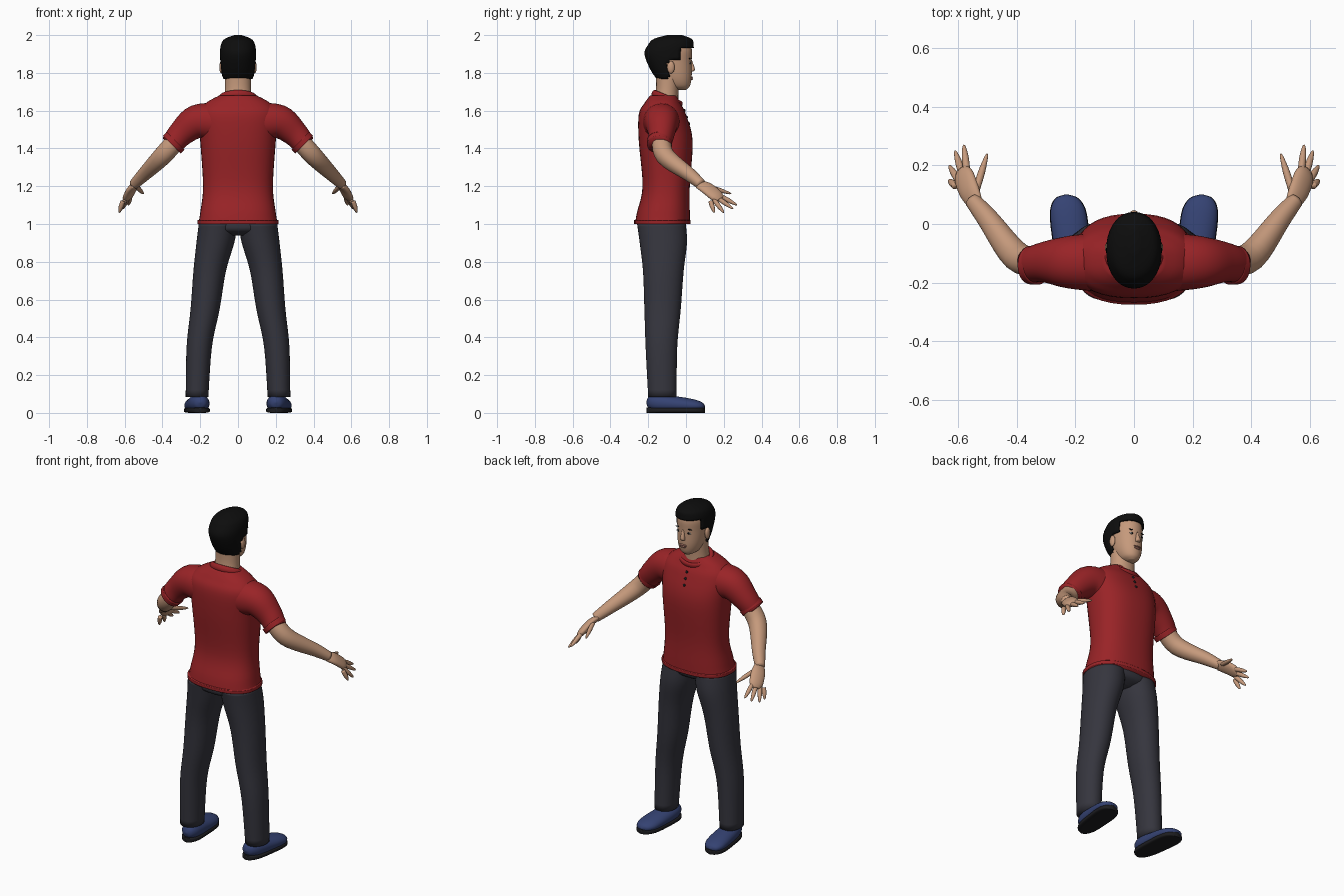
import bpy
import bmesh
import math
from mathutils import Vector

if "Cube" in bpy.data.objects:
    bpy.data.objects.remove(bpy.data.objects["Cube"])


def material(name, red, green, blue):
    mat = bpy.data.materials.new(name)
    mat.use_nodes = True
    mat.diffuse_color = (red, green, blue, 1)
    shader = mat.node_tree.nodes["Principled BSDF"]
    shader.inputs["Base Color"].default_value = mat.diffuse_color
    shader.inputs["Roughness"].default_value = .8
    return mat


SHIRT = material("shirt red", .32, .017, .02)
CLOTH = material("charcoal cloth", .036, .036, .048)
SKIN = material("skin", .56, .32, .2)
BLACK = material("black hair", .004, .004, .004)
BLUE = material("shoe blue", .035, .055, .17)
RUBBER = material("sole black", .012, .012, .014)
LIPS = material("lips", .38, .17, .13)
WHITE = material("eye white", .6, .57, .53)

X, Y, Z = Vector((1, 0, 0)), Vector((0, 1, 0)), Vector((0, 0, 1))


def finish(bm, name, mat):
    bmesh.ops.recalc_face_normals(bm, faces=bm.faces)
    for face in bm.faces:
        face.smooth = True
    mesh = bpy.data.meshes.new(name)
    bm.to_mesh(mesh)
    bm.free()
    mesh.materials.append(mat)
    part = bpy.data.objects.new(name, mesh)
    bpy.context.collection.objects.link(part)
    return part


def spline(rings, steps=5):
    """Smooth curve through the numbers of every ring."""
    padded = [rings[0], *rings, rings[-1]]
    curve = []
    for before, start, end, after in zip(padded, padded[1:], padded[2:], padded[3:]):
        for step in range(steps):
            t = step / steps
            curve.append([b + t / 2 * (c - a + t * (2 * a - 5 * b + 4 * c - d
                                                    + t * (3 * b - a - 3 * c + d)))
                          for a, b, c, d in zip(before, start, end, after)])
    return curve + [rings[-1]]


def superellipse(angle, power):
    cosine, sine = math.cos(angle), math.sin(angle)
    return (math.copysign(abs(cosine) ** (2 / power), cosine),
            math.copysign(abs(sine) ** (2 / power), sine))


def loft(name, rings, mat, wide, deep=None, power=2.1, sides=40, keep=None):
    """Skin over rings (x, y, z, half width, half depth), square to the path unless deep is set."""
    rings = spline(rings)
    bm = bmesh.new()
    loops = []
    for i, (x, y, z, half_width, half_depth) in enumerate(rings):
        u, v = wide, deep
        if deep is None:
            ahead, behind = rings[min(i + 1, len(rings) - 1)], rings[max(i - 1, 0)]
            along = (Vector(ahead[:3]) - Vector(behind[:3])).normalized()
            u = (wide - along * wide.dot(along)).normalized()
            v = along.cross(u)
        loop = []
        for k in range(sides):
            c, s = superellipse(math.tau * k / sides, power)
            loop.append(bm.verts.new(Vector((x, y, z)) + u * c * half_width + v * s * half_depth))
        loops.append(loop)
    for lower, upper in zip(loops, loops[1:]):
        for k in range(sides):
            bm.faces.new((lower[k - 1], lower[k], upper[k], upper[k - 1]))
    bm.faces.new(loops[0])
    bm.faces.new(loops[-1])
    if keep:
        unwanted = [face for face in bm.faces if not keep(face.calc_center_median())]
        bmesh.ops.delete(bm, geom=unwanted, context="FACES")
    return finish(bm, name, mat)


def column(name, profile, mat, **options):
    """Upright part from rows (height, front, back, half width)."""
    rings = [(0, (front + back) / 2, z, half, (front - back) / 2)
             for z, front, back, half in profile]
    return loft(name, rings, mat, X, Y, **options)


def limb(name, side, points, mat, wide, deep=None, depth=1, **options):
    """Mirrored part from points (x, y, z, radius)."""
    rings = [(side * x, y, z, radius, radius * depth) for x, y, z, radius in points]
    return loft(name, rings, mat, wide, deep, **options)


def ball(name, centre, scale, mat):
    bm = bmesh.new()
    bmesh.ops.create_uvsphere(bm, u_segments=16, v_segments=10, radius=1)
    bmesh.ops.scale(bm, vec=scale, verts=bm.verts)
    bmesh.ops.translate(bm, vec=centre, verts=bm.verts)
    return finish(bm, name, mat)


def on_front(surface, name, x, z, scale, mat, lift=0):
    """Small detail seated where the surface meets a line from the front."""
    _, spot, _, _ = surface.ray_cast(Vector((x, 1, z)), -Y)
    return ball(name, spot + Y * lift, scale, mat)


# Shirt body, hem and collar
torso = column("shirt_body", [
    (1, .02, -.27, .21), (1.06, .02, -.26, .2), (1.2, .02, -.23, .185), (1.44, .035, -.25, .2),
    (1.58, 0, -.25, .21), (1.64, -.03, -.22, .17), (1.68, -.05, -.19, .1)], SHIRT, power=2.4)
column("shirt_hem", [(z, .025, -.275, .215) for z in (1, 1.02)], SHIRT, power=2.4)
bpy.ops.mesh.primitive_torus_add(major_radius=.09, minor_radius=.014, major_segments=40,
                                 location=(0, -.1, 1.663), rotation=(-.4, 0, 0))
collar = bpy.context.object
collar.name = "collar"
collar.scale = (1, .84, 1.3)
collar.data.materials.append(SHIRT)
bpy.ops.object.shade_smooth()

# Trouser seat
column("trouser_seat", [(.94, -.06, -.2, .08), (.97, -.01, -.25, .19), (1.03, 0, -.25, .19)], CLOTH)

# Neck, head and hair
column("neck", [(1.6, -.04, -.19, .08), (1.7, -.04, -.16, .07), (1.8, -.03, -.16, .07)], SKIN)
head = column("head", [
    (1.71, 0, -.05, .02), (1.73, .02, -.1, .05), (1.78, .03, -.14, .07), (1.86, .03, -.18, .08),
    (1.93, .03, -.2, .08), (1.98, 0, -.15, .04)], SKIN)


def in_hair(spot):
    if spot.z > 1.935:
        return True
    if spot.z > 1.865:
        return spot.y < -.03
    return spot.y < -.095 and spot.z > 1.77


hair = column("hair", [
    (1.76, .02, -.15, .08), (1.82, .03, -.19, .09), (1.9, .04, -.22, .095), (1.95, .04, -.2, .09),
    (1.98, .03, -.17, .07), (2, -.02, -.1, .02)], BLACK, keep=in_hair)
shell = hair.modifiers.new("thickness", "SOLIDIFY")
shell.thickness = .012
shell.offset = -1

# Nose, lips and shirt buttons
bpy.context.view_layer.update()
column("nose", [(1.87, .03, .01, .006), (1.82, .047, .02, .014), (1.807, .036, .02, .014)], SKIN)
on_front(head, "upper_lip", 0, 1.777, (.024, .007, .005), LIPS)
on_front(head, "lower_lip", 0, 1.768, (.02, .008, .006), LIPS)
for row in range(3):
    on_front(torso, f"button_{row + 1}", 0, 1.6 - row * .035, (.008, .005, .008), RUBBER)

for label, side in (("left", 1), ("right", -1)):
    # Eyes and ears
    on_front(head, label + "_eye", side * .034, 1.853, (.014, .004, .006), WHITE)
    on_front(head, label + "_iris", side * .034, 1.853, (.006, .003, .006), BLACK, lift=.003)
    on_front(head, label + "_eyebrow", side * .036, 1.876, (.019, .004, .004), BLACK)
    ball(label + "_ear", (side * .087, -.08, 1.83), (.012, .02, .034), SKIN)

    # Sleeve, cuff and arm
    outward = Vector((side, 0, 1))
    limb(label + "_sleeve", side, [(.12, -.13, 1.54, .1), (.22, -.13, 1.54, .09),
                                   (.3, -.13, 1.48, .07), (.35, -.14, 1.42, .06)], SHIRT, outward)
    limb(label + "_cuff", side, [(.33, -.14, 1.44, .067), (.35, -.14, 1.42, .066)], SHIRT, outward)
    limb(label + "_arm", side, [(.32, -.13, 1.45, .05), (.4, -.11, 1.36, .05),
                                (.5, .02, 1.26, .036), (.55, .08, 1.21, .027)], SKIN, outward)

    # Palm, with fingers fanned along its far edge
    across = Vector((-side, .7, .8)).normalized()
    limb(label + "_palm", side, [(.54, .07, 1.21, .03), (.56, .11, 1.19, .04),
                                 (.58, .16, 1.15, .04), (.59, .18, 1.13, .025)],
         SKIN, across, depth=.5)
    first, last = Vector((.57, .18, 1.15)), Vector((.61, .13, 1.12))
    tips = {"index": (.58, .27, 1.1), "middle": (.61, .25, 1.08),
            "ring": (.63, .2, 1.06), "little": (.63, .15, 1.06)}
    digits = [(finger + "_finger", first.lerp(last, i / 3), Vector(tip))
              for i, (finger, tip) in enumerate(tips.items())]
    digits.append(("thumb", Vector((.54, .11, 1.2)), Vector((.5, .24, 1.16))))
    for finger, knuckle, tip in digits:
        points = [(*knuckle.lerp(tip, t), .011 * (1.1 - t ** 6)) for t in (0, .5, .9, 1)]
        limb(f"{label}_{finger}", side, points, SKIN, across, sides=12)

    # Trouser leg
    limb(label + "_trouser_leg", side, [
        (.217, -.125, .085, .06), (.205, -.13, .35, .067), (.174, -.124, .55, .077),
        (.15, -.12, .75, .086), (.12, -.12, .9, .1), (.105, -.13, 1, .103)],
        CLOTH, X, Y, depth=1.25)

    # Shoe and sole, rounded at heel and toe
    upper, sole = [], []
    for k in range(9):
        t = (1 - math.cos(math.pi * k / 8)) / 2
        bulge = math.sqrt(1 - abs(2 * t - 1) ** 4)
        x, y, width = side * (.2 + t * .03), t * .31 - .21, (.05 + t * .012) * bulge + .005
        height = .05 - t * .022
        upper.append((x, y, height + .006, width, height * bulge + .004))
        sole.append((x, y, .014, width + .002, .014))
    loft(label + "_shoe", upper, BLUE, X, Z)
    loft(label + "_sole", sole, RUBBER, X, Z, power=4)
